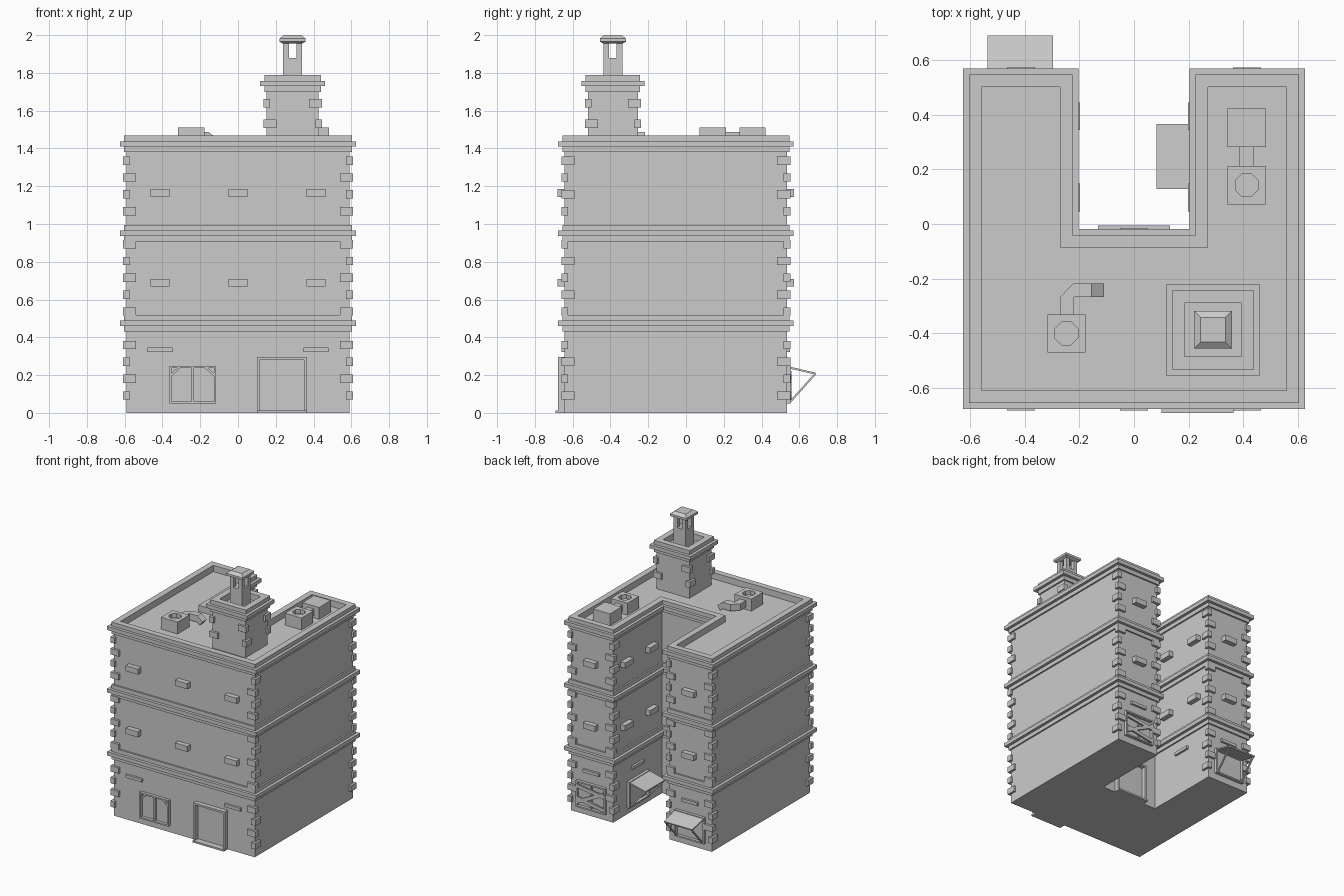
import bpy, bmesh, math
from mathutils import Matrix, Vector as V

if "Cube" in bpy.data.objects:
    bpy.data.objects.remove(bpy.data.objects["Cube"])


def finish(bm, name, mat=Matrix()):
    bm.transform(mat)
    bmesh.ops.recalc_face_normals(bm, faces=bm.faces)
    me = bpy.data.meshes.new(name)
    bm.to_mesh(me)
    bm.free()
    ob = bpy.data.objects.new(name, me)
    bpy.context.collection.objects.link(ob)
    return ob


def loft(name, loops):
    """Skin matching closed loops of points and cap both ends."""
    bm = bmesh.new()
    rings = [[bm.verts.new(p) for p in lp] for lp in loops]
    n = len(rings[0])
    for a, b in zip(rings, rings[1:]):
        for i in range(n):
            j = (i + 1) % n
            bm.faces.new((a[i], a[j], b[j], b[i]))
    bm.faces.new(rings[0][::-1])
    bm.faces.new(rings[-1])
    return finish(bm, name)


def box(bm, x0, x1, y0, y1, z0, z1):
    m = Matrix.Translation(((x0 + x1) / 2, (y0 + y1) / 2, (z0 + z1) / 2))
    bmesh.ops.create_cube(bm, size=1, matrix=m @ Matrix.Diagonal((x1 - x0, y1 - y0, z1 - z0, 1)))


def bar(bm, p, q, side, w, t):
    """Straight bar p-q, w wide along side, t thick across it."""
    p, q, s = V(p), V(q), V(side)
    d = (q - p).normalized()
    m = Matrix((s * w, d.cross(s) * t, q - p)).transposed().to_4x4()
    bmesh.ops.create_cube(bm, size=1, matrix=Matrix.Translation((p + q) / 2) @ m)


def boxes(name, items, mat=Matrix()):
    bm = bmesh.new()
    for b in items:
        box(bm, *b)
    return finish(bm, name, mat)


# Main U-shaped block, with string courses, cornice and parapet in one profile
def u_plan(d, z):
    x, a, b, c, n = .591 + d, -.643 - d, .535 + d, .236 - d, -.052 + d
    return [(-x, a, z), (x, a, z), (x, b, z), (c, b, z), (c, n, z), (-c, n, z), (-c, b, z), (-x, b, z)]


def course(z):
    return [(0, z), (.012, z), (.012, z + .03), (.034, z + .03), (.034, z + .058), (.012, z + .058), (.012, z + .088)]


ROOF = [(-.034, 0), (-.034, -.046)]
prof = [(0, 0)]
for z in (.43, .907):
    prof += course(z) + [(0, z + .088)]
prof += course(1.38) + [(-.034, 1.468), (-.034, 1.42)]
loft("building_block", [u_plan(d, z) for d, z in prof])

# Roof tower with the same cornice profile
TX, TY = .289, -.387


def rect(hx, hy, z, cx=TX, cy=TY):
    return [(cx - hx, cy - hy, z), (cx + hx, cy - hy, z), (cx + hx, cy + hy, z), (cx - hx, cy + hy, z)]


prof = [(0, 1.415)] + course(1.70) + [(-.034, 1.788), (-.034, 1.74)]
loft("roof_tower", [rect(.138 + d, .132 + d, z) for d, z in prof])

# Slotted chimney on the tower
posts = [(TX - .05, TX + .05, TY - .05, TY + .05, 1.735, 1.88)]
for sx in (-1, 1):
    for sy in (-1, 1):
        xs, ys = sorted((TX + sx * .02, TX + sx * .05)), sorted((TY + sy * .02, TY + sy * .05))
        posts.append((*xs, *ys, 1.88, 1.965))
boxes("chimney_shaft", posts)
loft("chimney_cap", [rect(h, h, z) for h, z in ((.05, 1.955), (.069, 1.965), (.069, 1.982), (.045, 2.0))])


# Alternating corner stones
def quoins(name, corners, levels):
    items = []
    for cx, cy, sx, sy in corners:          # sx, sy point outward
        for z, flip in levels:
            a, b = (.052, .018) if flip else (.018, .052)
            xs = sorted((cx + sx * .017, cx - sx * a))
            ys = sorted((cy + sy * .017, cy - sy * b))
            items.append((*xs, *ys, z - .022, z + .022))
    boxes(name, items)


levels = [(z0 + i * .089, (i + k) % 2 == 0) for z0, n, k in ((.092, 4, 1), (.537, 5, 0), (1.068, 4, 0))
          for i in range(n)]
main = [(s * .591, y, s, t) for s in (-1, 1) for y, t in ((-.643, -1), (.535, 1))]
main += [(s * .236, .535, -s, 1) for s in (-1, 1)]
quoins("corner_stones", main, levels)
for k in (0, 1):
    tc = [(TX + s * .138, TY + t * .132, s, t) for s in (-1, 1) for t in (-1, 1) if (s * t > 0) == (k == 0)]
    quoins("tower_corner_stones", tc, [(1.53, k == 0), (1.64, k == 1)])


# Wall frames: local x runs along the wall, local -y points outward
def wall(x, y, deg):
    return Matrix.Translation((x, y, 0)) @ Matrix.Rotation(math.radians(deg), 4, 'Z')


FRONT, BACK, COURT = wall(0, -.643, 0), wall(0, .535, 180), wall(0, -.052, 180)
IN_L, IN_R = wall(-.236, 0, 90), wall(.236, 0, -90)

# Window sill blocks on the upper floors, slim vents at ground level
for w, us, vents in ((FRONT, (-.413, 0, .413), (-.413, .413)), (BACK, (-.413, .413), (-.413, .413)),
                     (COURT, (0,), ()), (IN_L, (.097, .394), (.247,)), (IN_R, (-.097, -.394), (-.247,))):
    boxes("sill_blocks", [(u - .051, u + .051, -.038, .01, z, z + .042) for u in us for z in (.668, 1.143)], w)
    if vents:
        boxes("slim_vents", [(u - .067, u + .067, -.016, .01, .323, .346) for u in vents], w)


# Doors: frame and threshold
def door(w, u):
    h = .132
    boxes("door_frame", [(u - h, u - h + .014, -.034, .01, 0, .295), (u + h - .014, u + h, -.034, .01, 0, .295),
                         (u - h + .014, u + h - .014, -.034, .01, .281, .295),
                         (u - h, u + h, -.047, .01, 0, .013)], w)


door(FRONT, .232)
door(COURT, 0)


# Ground-floor windows: plain frame plus sashes, boards or an awning flap
def window(w, u, kind):
    h, z0, z1, t = .123, .05, .248, .011
    bm = bmesh.new()
    box(bm, u - h, u - h + t, -.022, .01, z0, z1)
    box(bm, u + h - t, u + h, -.022, .01, z0, z1)
    box(bm, u - h + t, u + h - t, -.022, .01, z0, z0 + t)
    box(bm, u - h + t, u + h - t, -.022, .01, z1 - t, z1)
    finish(bm, "window_frame", w)
    bm = bmesh.new()
    if kind == "sash":
        box(bm, u - .006, u + .006, -.016, .01, z0 + t, z1 - t)
        for s in (-1, 1):
            bar(bm, (u + s * .116, -.006, .198), (u + s * .07, -.006, .241), (0, 1, 0), .02, .012)
    elif kind == "boards":
        for a, b in ((.21, .18), (.09, .2), (.12, .08)):
            bar(bm, (u - .112, -.018, a), (u + .112, -.018, b), (0, 1, 0), .012, .026)
        box(bm, u - .006, u + .006, -.012, .01, z0 + t, z1 - t)
    else:
        bar(bm, (u, -.014, .24), (u, -.153, .207), (1, 0, 0), .238, .01)
        for s in (-1, 1):
            bar(bm, (u + s * .108, -.148, .205), (u + s * .108, -.018, .06), (1, 0, 0), .01, .01)
    finish(bm, "window_" + kind, w)


window(FRONT, -.24, "sash")
window(BACK, -.413, "boards")
window(BACK, .416, "awning")
window(IN_R, -.247, "awning")


# Rooftop vent units with octagonal fan openings
def vent(x, y):
    ob = boxes("roof_vent", [(x - .07, x + .07, y - .07, y + .07, 1.415, 1.51)])
    bm = bmesh.new()
    bmesh.ops.create_cone(bm, cap_ends=True, segments=8, radius1=.045, radius2=.045, depth=.06,
                          matrix=Matrix.Translation((x, y, 1.51)) @ Matrix.Rotation(math.pi / 8, 4, 'Z'))
    cut = finish(bm, "fan_cutter")
    cut.hide_render = True
    cut.hide_set(True)
    m = ob.modifiers.new("fan_hole", 'BOOLEAN')
    m.operation, m.object, m.solver = 'DIFFERENCE', cut, 'EXACT'


vent(-.247, -.4)
vent(.412, .142)
boxes("roof_unit", [(.342, .482, .282, .422, 1.415, 1.51)])
boxes("straight_duct", [(.385, .438, .205, .29, 1.435, 1.487)])

# Bent duct with a sloping outlet
plan = [(-.27, -.335), (-.22, -.335), (-.22, -.267), (-.155, -.267), (-.155, -.217), (-.222, -.217), (-.27, -.267)]
loft("bent_duct", [[(x, y, z) for x, y in plan] for z in (1.437, 1.487)])
side = [(-.155, 1.487), (-.11, 1.452), (-.135, 1.42), (-.155, 1.437)]
loft("duct_outlet", [[(x, y, z) for x, z in side] for y in (-.267, -.217)])
